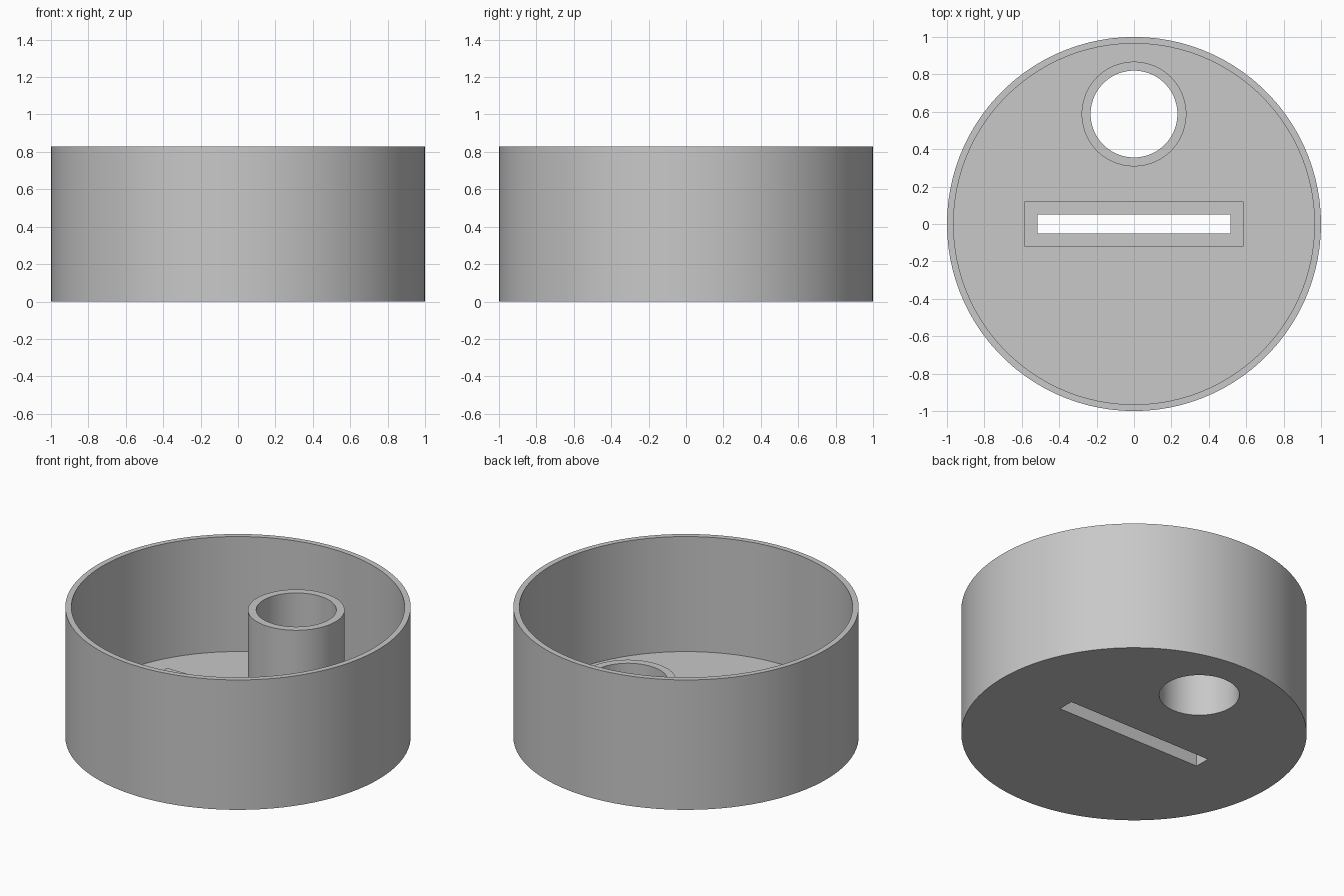
import bpy
import math

if "Cube" in bpy.data.objects:
    bpy.data.objects.remove(bpy.data.objects["Cube"], do_unlink=True)

# Main dimensions
HEIGHT, FLOOR = 0.83, 0.095
TUBE_Y, TUBE_TOP = 0.588, 0.587
COLLAR_TOP = 0.238

grey = bpy.data.materials.new("plain_grey")
grey.use_nodes = True
colour = (0.58, 0.58, 0.58, 1)
grey.diffuse_color = colour
grey.node_tree.nodes["Principled BSDF"].inputs["Base Color"].default_value = colour


def cylinder(name, radius, y, z0, z1):
    bpy.ops.mesh.primitive_cylinder_add(
        vertices=100, radius=radius, depth=z1 - z0, location=(0, y, (z0 + z1) / 2))
    return finish(name)


def box(name, half_x, half_y, z0, z1):
    bpy.ops.mesh.primitive_cube_add(size=2, location=(0, 0, (z0 + z1) / 2))
    bpy.context.object.scale = (half_x, half_y, (z1 - z0) / 2)
    bpy.ops.object.transform_apply(location=False, rotation=False, scale=True)
    return finish(name)


def finish(name):
    obj = bpy.context.object
    obj.name = name
    obj.data.materials.append(grey)
    return obj


def combine(target, other, operation):
    """Apply a boolean to the target and remove the helper solid."""
    mod = target.modifiers.new(other.name, 'BOOLEAN')
    mod.object, mod.operation, mod.solver = other, operation, 'EXACT'
    bpy.context.view_layer.objects.active = target
    bpy.ops.object.modifier_apply(modifier=mod.name)
    bpy.data.objects.remove(other, do_unlink=True)


# Round cup with a thin wall and a flat floor
cup = cylinder("round_cup", 1, 0, 0, HEIGHT)
combine(cup, cylinder("cavity", 0.965, 0, FLOOR, HEIGHT + 0.2), 'DIFFERENCE')

# Upright tube and low slot collar rising from the floor
combine(cup, cylinder("tube", 0.28, TUBE_Y, FLOOR / 2, TUBE_TOP), 'UNION')
combine(cup, box("slot_collar", 0.586, 0.12, FLOOR / 2, COLLAR_TOP), 'UNION')

# Openings running right through the floor
combine(cup, cylinder("tube_bore", 0.232, TUBE_Y, -0.2, HEIGHT), 'DIFFERENCE')
combine(cup, box("slot", 0.516, 0.051, -0.2, HEIGHT), 'DIFFERENCE')

# Smooth round walls with sharp rims
bpy.ops.object.select_all(action='DESELECT')
cup.select_set(True)
bpy.context.view_layer.objects.active = cup
bpy.ops.object.shade_smooth_by_angle(angle=math.radians(30))
